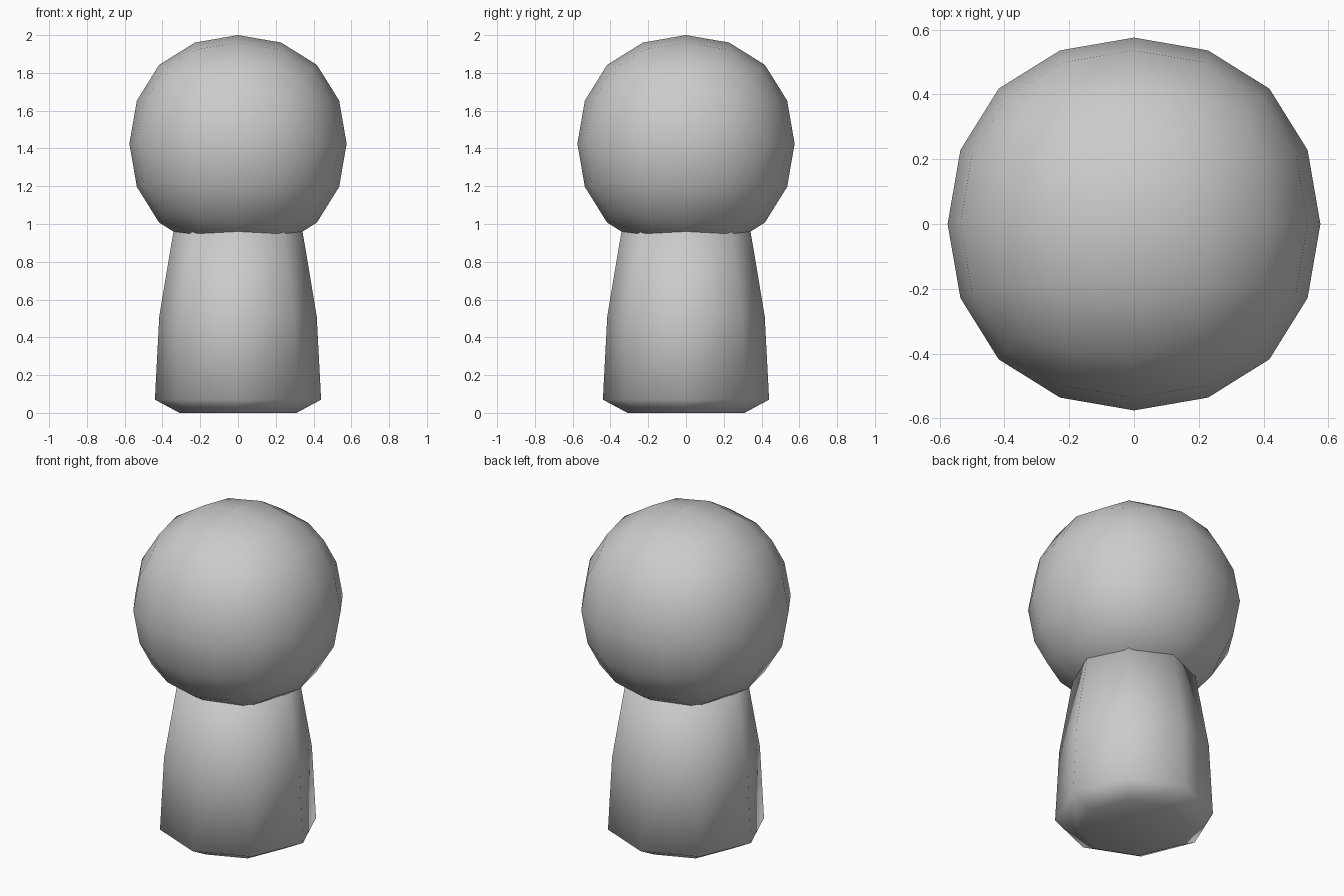
import bpy, bmesh, math

if "Cube" in bpy.data.objects:
    bpy.data.objects.remove(bpy.data.objects["Cube"])


def add_object(name, bm):
    bmesh.ops.recalc_face_normals(bm, faces=bm.faces)
    for f in bm.faces:
        f.smooth = True
    mesh = bpy.data.meshes.new(name)
    bm.to_mesh(mesh)
    bm.free()
    obj = bpy.data.objects.new(name, mesh)
    bpy.context.collection.objects.link(obj)
    return obj


# Body: eight-sided tapered peg with a chamfered foot, its top hidden in the head
SIDES = 8
profile = [(0.31, 0.0), (0.44, 0.07), (0.417, 0.51), (0.335, 1.0)]
bm = bmesh.new()
rings = [[bm.verts.new((r * math.cos(math.tau * i / SIDES),
                        r * math.sin(math.tau * i / SIDES), z))
          for i in range(SIDES)] for r, z in profile]
for low, high in zip(rings, rings[1:]):
    for i in range(SIDES):
        j = (i + 1) % SIDES
        bm.faces.new((low[i], low[j], high[j], high[i]))
bm.faces.new(rings[0][::-1])
bm.faces.new(rings[-1])
add_object("body", bm)

# Head: cube rounded into a ball by subdivision
bm = bmesh.new()
bmesh.ops.create_cube(bm, size=1.37)
head = add_object("head", bm)
head.location.z = 1.425
subsurf = head.modifiers.new("round", 'SUBSURF')
subsurf.levels = subsurf.render_levels = 2
